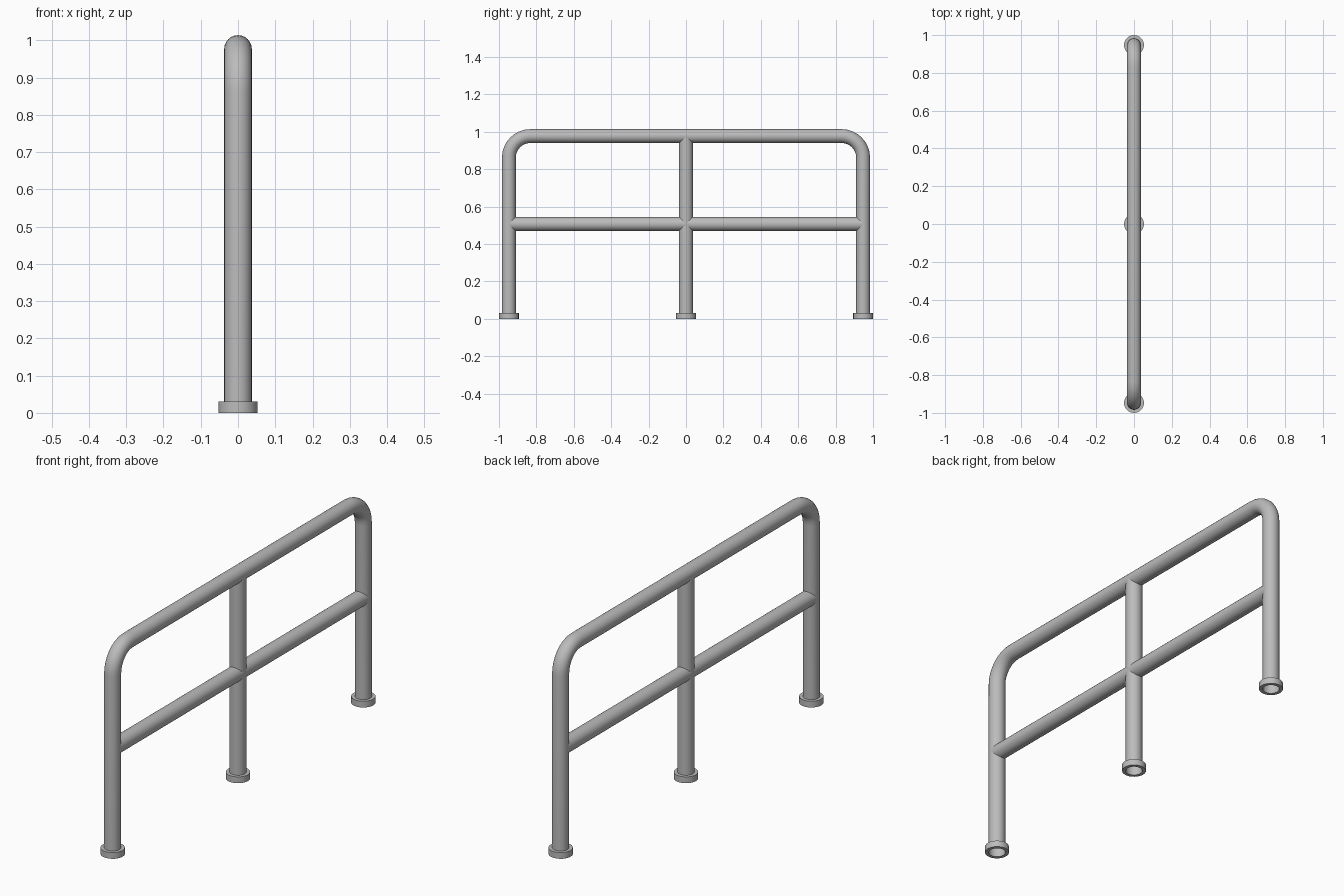
import bpy, bmesh
from math import sin, cos, pi, radians
from mathutils import Vector

cube = bpy.data.objects.get("Cube")
if cube:
    bpy.data.objects.remove(cube)

SIDES = 24
TUBE = 0.037          # pipe radius
FLANGE = 0.053        # floor collar radius
FLANGE_H = 0.03
END = 0.947           # y of the end posts
TOP = 0.977           # centre line of the top rail
MID = 0.507           # centre line of the middle rail
BEND = 0.115          # bend radius on the centre line
BEND_STEPS = 8

steel = bpy.data.materials.new("grey steel")
steel.use_nodes = True
GREY = (0.5, 0.5, 0.5, 1)
steel.diffuse_color = GREY
steel.node_tree.nodes["Principled BSDF"].inputs["Base Color"].default_value = GREY


def finish(name, bm):
    mesh = bpy.data.meshes.new(name)
    bmesh.ops.recalc_face_normals(bm, faces=bm.faces)
    bm.to_mesh(mesh)
    bm.free()
    mesh.materials.append(steel)
    obj = bpy.data.objects.new(name, mesh)
    bpy.context.collection.objects.link(obj)
    bpy.ops.object.select_all(action='DESELECT')
    obj.select_set(True)
    bpy.context.view_layer.objects.active = obj
    bpy.ops.object.shade_smooth_by_angle(angle=radians(35))


def bridge(bm, a, b):
    for i in range(len(a)):
        j = (i + 1) % len(a)
        bm.faces.new((a[i], a[j], b[j], b[i]))


def pipe(name, path):
    """Sweep an open round tube along (y, z) points."""
    bm = bmesh.new()
    pts = [Vector((0, y, z)) for y, z in path]
    across = Vector((1, 0, 0))
    rings = []
    for i, p in enumerate(pts):
        ahead = pts[min(i + 1, len(pts) - 1)] - p
        behind = p - pts[max(i - 1, 0)]
        tangent = (ahead.normalized() + behind.normalized()).normalized()
        side = tangent.cross(across)
        rings.append([bm.verts.new(p + TUBE * (cos(t) * across + sin(t) * side))
                      for t in (2 * pi * k / SIDES for k in range(SIDES))])
    for a, b in zip(rings, rings[1:]):
        bridge(bm, a, b)
    finish(name, bm)


def collar(name, y):
    """Floor ring around the foot of a post."""
    bm = bmesh.new()
    profile = [(TUBE, 0), (FLANGE, 0), (FLANGE, FLANGE_H), (TUBE, FLANGE_H)]
    rings = [[bm.verts.new((r * cos(t), y + r * sin(t), z))
              for t in (2 * pi * k / SIDES for k in range(SIDES))]
             for r, z in profile]
    for a, b in zip(rings, rings[1:]):
        bridge(bm, a, b)
    finish(name, bm)


# Outer frame: one pipe bent over both end posts
arc = [radians(90 * k / BEND_STEPS) for k in range(BEND_STEPS + 1)]
right_half = [(END, 0)] + [(END - BEND + BEND * cos(t), TOP - BEND + BEND * sin(t))
                           for t in arc]
left_half = [(-y, z) for y, z in reversed(right_half)]
pipe("outer_frame", right_half + left_half)

# Middle rail and centre post
pipe("middle_rail", [(-END, MID), (END, MID)])
pipe("centre_post", [(0, 0), (0, TOP)])

# Floor collars
for name, y in (("front_collar", -END), ("centre_collar", 0), ("back_collar", END)):
    collar(name, y)
